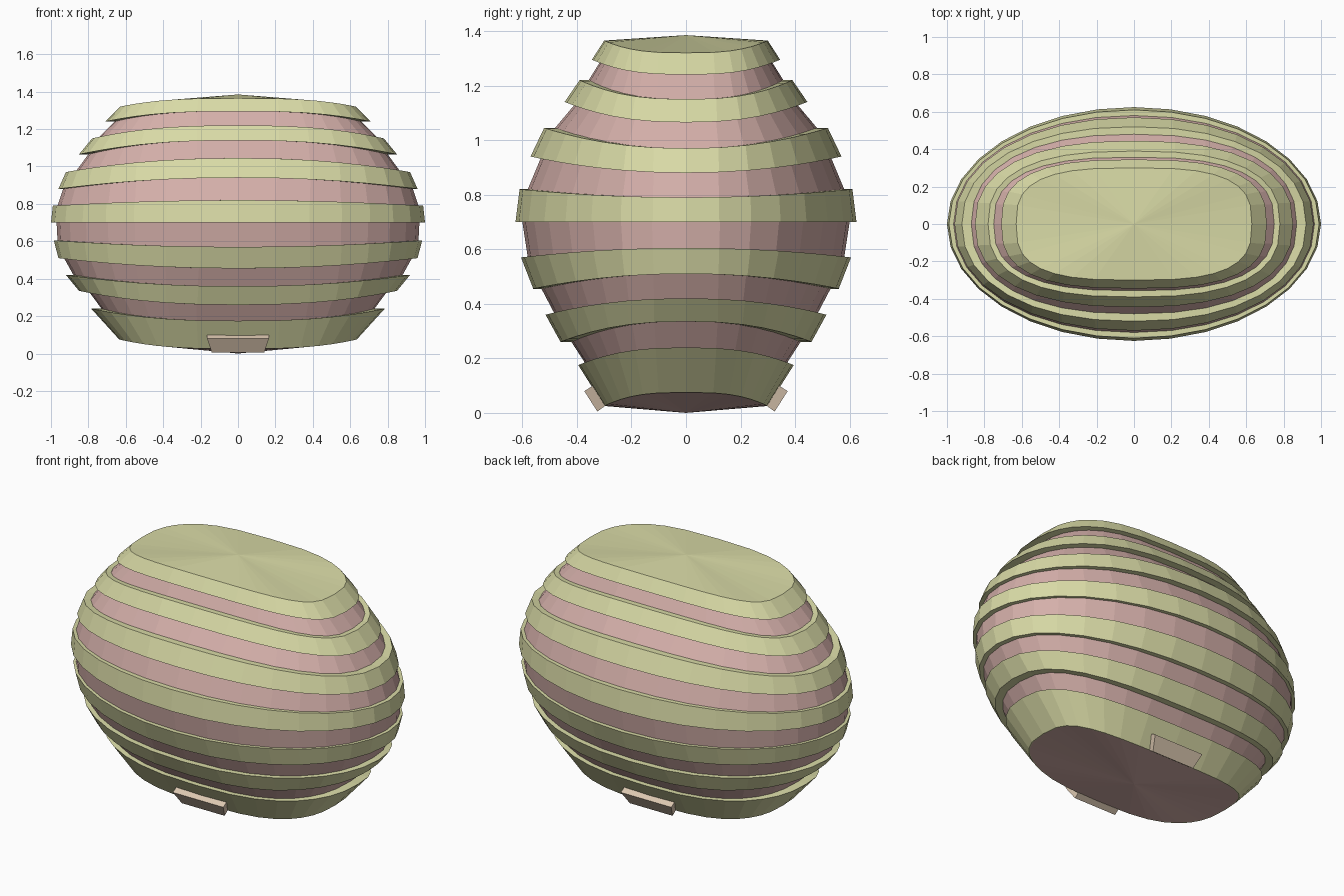
import bpy, bmesh
from math import sin, cos, pi, copysign

if "Cube" in bpy.data.objects:
    bpy.data.objects.remove(bpy.data.objects["Cube"])

SIDES = 32


def material(name, rgb):
    m = bpy.data.materials.new(name)
    m.diffuse_color = (*rgb, 1)
    m.use_nodes = True
    m.node_tree.nodes["Principled BSDF"].inputs["Base Color"].default_value = m.diffuse_color
    return m


green = material("olive_green", (0.69, 0.70, 0.38))
pink = material("dusty_pink", (0.66, 0.43, 0.40))
tan = material("tan", (0.72, 0.58, 0.44))


def finish(bm, name, mat):
    bmesh.ops.recalc_face_normals(bm, faces=bm.faces[:])
    me = bpy.data.meshes.new(name)
    bm.to_mesh(me)
    bm.free()
    ob = bpy.data.objects.new(name, me)
    ob.data.materials.append(mat)
    bpy.context.collection.objects.link(ob)
    return ob


def ring(bm, rx, ry, zx, zy):
    """Rounded oval; zx = height at the x ends, zy = height at the y ends."""
    e = 2 / (2 + max(0, 1 - rx) / 0.37)
    verts = []
    for i in range(SIDES):
        a = 2 * pi * i / SIDES
        c, s = cos(a), sin(a)
        verts.append(bm.verts.new((rx * copysign(abs(c) ** e, c),
                                   ry * copysign(abs(s) ** e, s),
                                   zx + (zy - zx) * s * s)))
    return verts


def loft(name, profile, mat, closed=False, caps=(None, None)):
    bm = bmesh.new()
    rings = [ring(bm, *p) for p in profile]
    pairs = list(zip(rings, rings[1:]))
    if closed:
        pairs.append((rings[-1], rings[0]))
    for a, b in pairs:
        for i in range(SIDES):
            j = (i + 1) % SIDES
            bm.faces.new((a[i], a[j], b[j], b[i]))
    for r, z in zip((rings[0], rings[-1]), caps):
        if z is not None:
            v = bm.verts.new((0, 0, z))
            for i in range(SIDES):
                bm.faces.new((r[i], r[(i + 1) % SIDES], v))
    return finish(bm, name, mat)


# inner body: (x radius, y radius, z at x ends, z at y ends), top to bottom
body = [(.60, .275, 1.29, 1.335), (.66, .31, 1.24, 1.295), (.75, .36, 1.15, 1.215),
        (.80, .40, 1.065, 1.14), (.87, .48, .97, 1.045), (.935, .53, .88, .94),
        (.965, .58, .79, .82), (.97, .60, .70, .70), (.965, .58, .605, .57),
        (.93, .53, .51, .455), (.88, .48, .42, .36), (.80, .42, .335, .26),
        (.73, .365, .24, .175), (.63, .296, .075, .025)]
loft("inner_body", body, pink, caps=(1.34, 0.0))

# raised bands: outer top ring and outer bottom ring
bands = [((.78, .39, 1.15, 1.22), (.85, .445, 1.065, 1.14)),
         ((.92, .52, .97, 1.045), (.96, .57, .88, .94)),
         ((.99, .61, .79, .82), (1.0, .625, .70, .70)),
         ((.985, .605, .605, .57), (.96, .56, .51, .455)),
         ((.92, .515, .42, .36), (.85, .46, .335, .26)),
         ((.785, .395, .24, .175), (.635, .30, .075, .025))]
for n, (t, b) in enumerate(bands):
    d = 0.0 if n == 5 else 0.07
    inner_b = (b[0] - max(d, .02), b[1] - max(d, .02), b[2], b[3])
    inner_t = (t[0] - .08, t[1] - .08, t[2], t[3])
    loft(f"band_{n + 2}", [t, b, inner_b, inner_t], green, closed=True)

# capped top band
loft("top_band", [(.63, .30, 1.32, 1.365), (.71, .345, 1.24, 1.295),
                  (.64, .29, 1.24, 1.295)], green, caps=(1.385, None))

# small tilted ledges at the front and back of the base
section = [(.29, .03), (.325, .005), (.373, .08), (.34, .10)]
half = [.14, .14, .165, .165]
for name, s in (("front_ledge", -1), ("back_ledge", 1)):
    bm = bmesh.new()
    ends = [[bm.verts.new((k * w, s * y, z)) for (y, z), w in zip(section, half)]
            for k in (-1, 1)]
    for e in ends:
        bm.faces.new(e)
    for i in range(4):
        j = (i + 1) % 4
        bm.faces.new((ends[0][i], ends[0][j], ends[1][j], ends[1][i]))
    finish(bm, name, tan)
